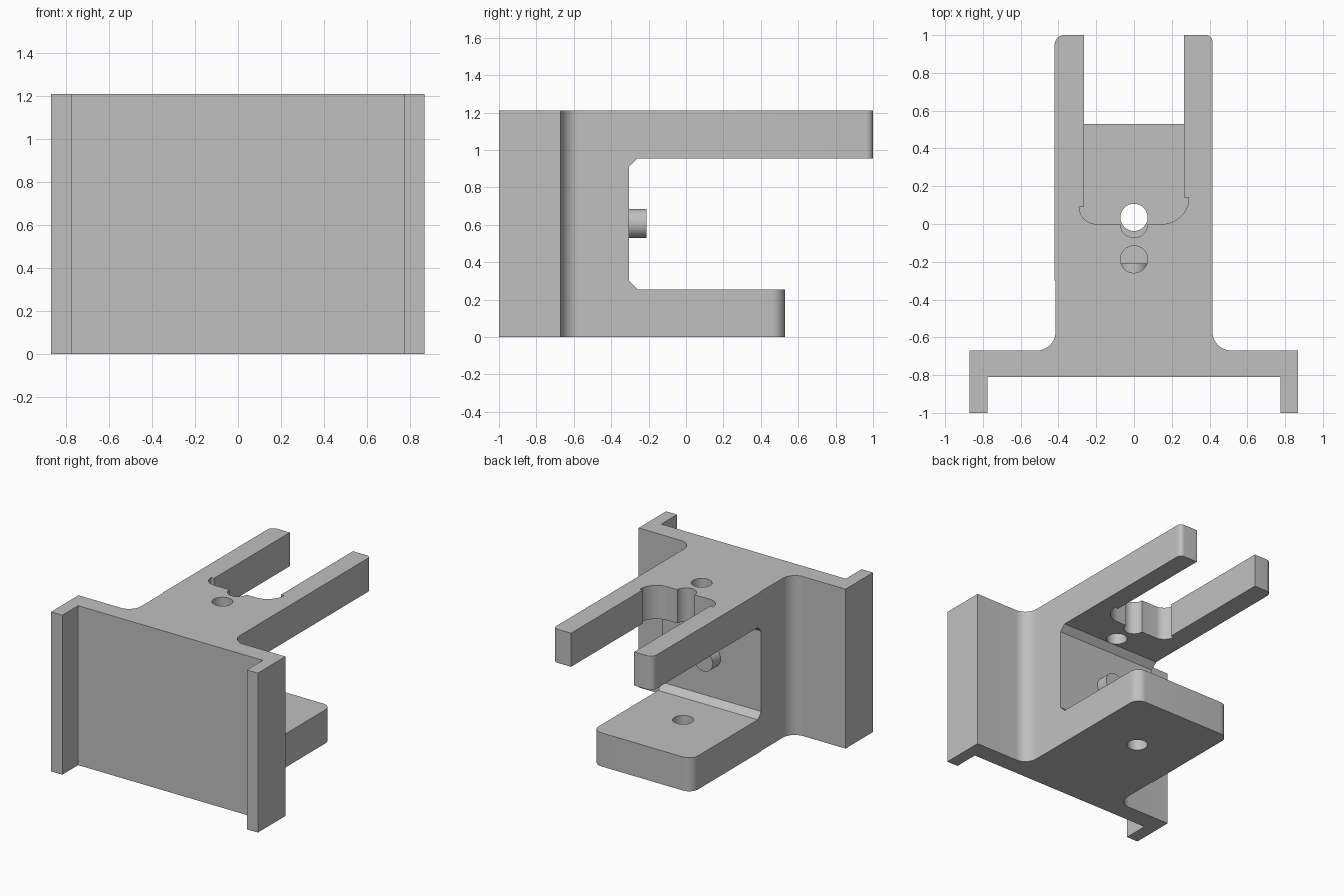
import bpy, bmesh, math
from mathutils import Matrix

if "Cube" in bpy.data.objects:
    bpy.data.objects.remove(bpy.data.objects["Cube"])

grey = bpy.data.materials.new("plain grey")
grey.diffuse_color = (0.53, 0.53, 0.53, 1)
grey.use_nodes = True
grey.node_tree.nodes["Principled BSDF"].inputs["Base Color"].default_value = grey.diffuse_color


def arc(cx, cy, r, a0, a1, n=12):
    """Points on a circular arc, angles in degrees."""
    return [(cx + r * math.cos(math.radians(a0 + (a1 - a0) * i / n)),
             cy + r * math.sin(math.radians(a0 + (a1 - a0) * i / n)))
            for i in range(n + 1)]


def prism(name, outline, lo, hi, axis="z"):
    """Extrude an outline: (x, y) along z, or (y, z) along x."""
    bm = bmesh.new()
    place = (lambda p: (p[0], p[1], lo)) if axis == "z" else (lambda p: (lo, p[0], p[1]))
    face = bm.faces.new([bm.verts.new(place(p)) for p in outline])
    new = bmesh.ops.extrude_face_region(bm, geom=[face])["geom"]
    d = hi - lo
    bmesh.ops.translate(bm, vec=(0, 0, d) if axis == "z" else (d, 0, 0),
                        verts=[v for v in new if isinstance(v, bmesh.types.BMVert)])
    bmesh.ops.recalc_face_normals(bm, faces=bm.faces)
    mesh = bpy.data.meshes.new(name)
    bm.to_mesh(mesh)
    bm.free()
    ob = bpy.data.objects.new(name, mesh)
    bpy.context.collection.objects.link(ob)
    mesh.materials.append(grey)
    return ob


def activate(ob):
    bpy.ops.object.select_all(action="DESELECT")
    ob.select_set(True)
    bpy.context.view_layer.objects.active = ob


def cut(ob, cutter):
    cutter.hide_render = True
    mod = ob.modifiers.new("cut", "BOOLEAN")
    mod.operation, mod.solver, mod.object = "DIFFERENCE", "EXACT", cutter
    activate(ob)
    bpy.ops.object.modifier_apply(modifier=mod.name)
    bpy.data.objects.remove(cutter)


# Bracket: channel plate with side flanges, fillets and a long arm
plan = [(-0.87, -1), (-0.775, -1), (-0.775, -0.81), (0.775, -0.81), (0.775, -1), (0.867, -1),
        (0.867, -0.67)]
plan += arc(0.515, -0.57, 0.10, 270, 180)
plan += arc(0.38, 0.965, 0.035, 0, 90, 8)
plan += arc(-0.37, 0.95, 0.05, 90, 180, 8)
plan += [(-0.42, -0.3), (-0.415, -0.3)]
plan += arc(-0.515, -0.57, 0.10, 0, -90)
plan += [(-0.87, -0.67)]
bracket = prism("bracket", plan, 0, 1.21)

# Opening between the two arms, with chamfered inner corners
opening = [(1.2, 0.255), (1.2, 0.955), (-0.26, 0.955), (-0.305, 0.91),
           (-0.305, 0.30), (-0.26, 0.255)]
cut(bracket, prism("opening_cutter", opening, -0.6, 0.6, "x"))

# Shorten the lower arm and round its corners
end = [(0.6, 0.3), (0.6, 1.2), (-0.6, 1.2), (-0.6, 0.3), (-0.42, 0.3)]
end += arc(-0.345, 0.455, 0.075, 180, 90) + arc(0.34, 0.455, 0.075, 90, 0)
end += [(0.415, 0.3)]
cut(bracket, prism("end_cutter", end, -0.1, 0.6))

# Fork slot in the upper arm with scalloped bottom
slot = [(0.265, 1.2), (-0.265, 1.2), (-0.265, 0.09)]
slot += arc(-0.20, 0.09, 0.09, 180, 270)
slot += arc(0, 0, 0.072, 180, 360, 20)
slot += arc(0.15, 0.14, 0.14, 270, 360)
slot += [(0.265, 0.14)]
cut(bracket, prism("slot_cutter", slot, 0.6, 1.4))

# Screw holes: one in each arm
cut(bracket, prism("upper_hole_cutter", arc(0, -0.187, 0.072, 0, 348.75, 31), 0.7, 1.4))
cut(bracket, prism("lower_hole_cutter", arc(0, 0.035, 0.072, 0, 348.75, 31), -0.2, 0.5))

# Round peg on the inner wall
peg = prism("peg", arc(0, 0, 0.078, 0, 348.75, 31), 0, 0.105)
peg.data.transform(Matrix.Translation((0, -0.315, 0.607)) @ Matrix.Rotation(-math.pi / 2, 4, "X"))

for ob in (bracket, peg):
    activate(ob)
    bpy.ops.object.shade_smooth_by_angle(angle=math.radians(30))
